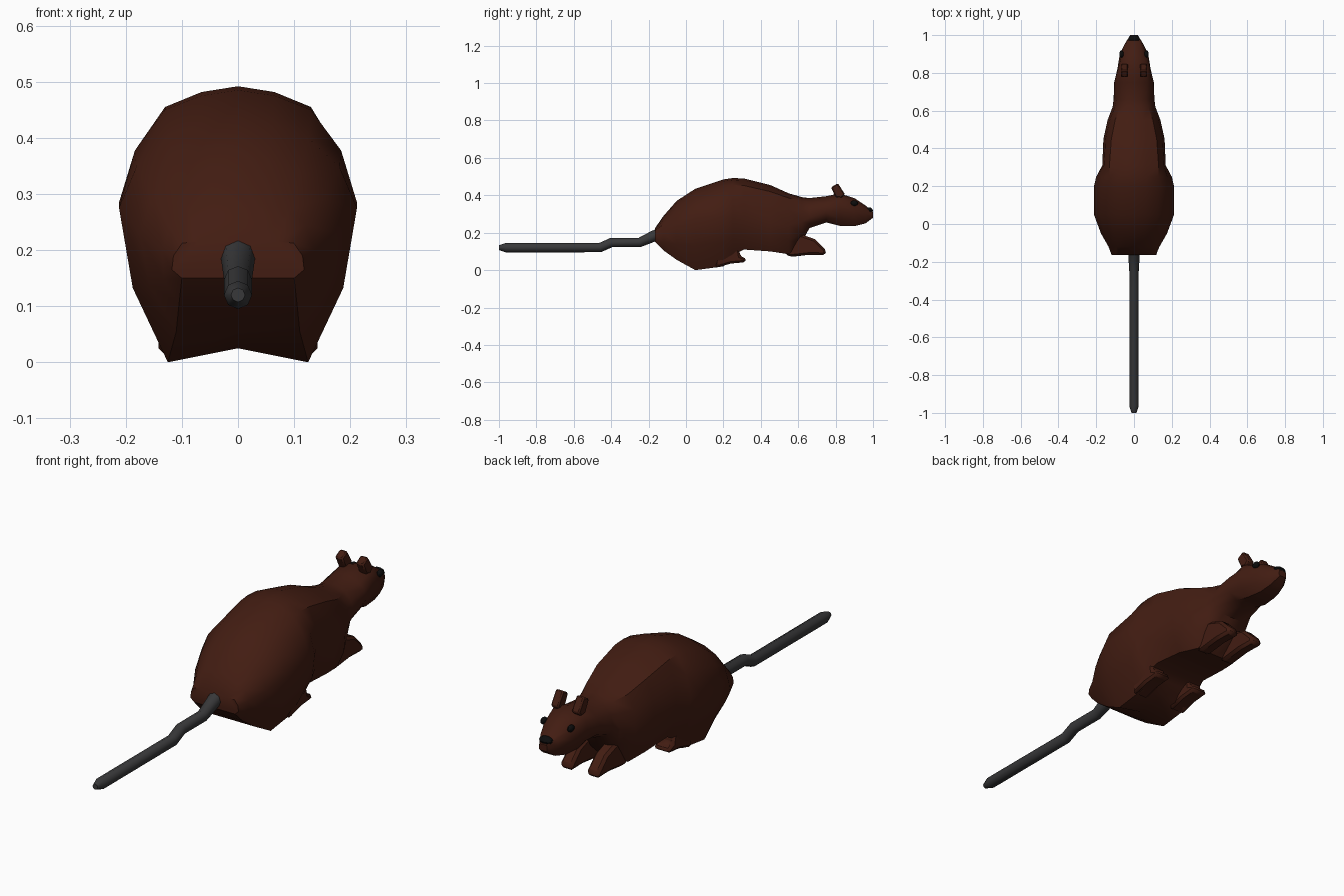
import bpy, bmesh, math

if "Cube" in bpy.data.objects:
    bpy.data.objects.remove(bpy.data.objects["Cube"])


def material(name, rgb):
    m = bpy.data.materials.new(name)
    m.diffuse_color = (*rgb, 1)
    m.use_nodes = True
    m.node_tree.nodes["Principled BSDF"].inputs["Base Color"].default_value = m.diffuse_color
    return m


BROWN = material("brown_fur", (0.055, 0.012, 0.006))
GREY = material("grey_skin", (0.04, 0.04, 0.042))
BLACK = material("black", (0.004, 0.004, 0.004))


def finish(bm, name, mat, angle=35):
    bmesh.ops.recalc_face_normals(bm, faces=bm.faces)
    me = bpy.data.meshes.new(name)
    bm.to_mesh(me)
    bm.free()
    me.materials.append(mat)
    ob = bpy.data.objects.new(name, me)
    bpy.context.collection.objects.link(ob)
    bpy.ops.object.select_all(action='DESELECT')
    bpy.context.view_layer.objects.active = ob
    ob.select_set(True)
    bpy.ops.object.shade_smooth_by_angle(angle=math.radians(angle))
    return ob


def slab(name, outline, x0, x1, mat=BROWN, bevel=0.012):
    """Side outline (y, z) extruded from x0 to x1."""
    bm = bmesh.new()
    face = bm.faces.new([bm.verts.new((x0, y, z)) for y, z in outline])
    ext = bmesh.ops.extrude_face_region(bm, geom=[face])
    moved = [v for v in ext['geom'] if isinstance(v, bmesh.types.BMVert)]
    bmesh.ops.translate(bm, verts=moved, vec=(x1 - x0, 0, 0))
    ob = finish(bm, name, mat)
    if bevel:
        b = ob.modifiers.new("bevel", 'BEVEL')
        b.width = bevel
        b.segments = 1
    return ob


def blob(name, centre, size, mat):
    bm = bmesh.new()
    bmesh.ops.create_uvsphere(bm, u_segments=10, v_segments=6, radius=1)
    bmesh.ops.scale(bm, verts=bm.verts, vec=size)
    bmesh.ops.translate(bm, verts=bm.verts, vec=centre)
    return finish(bm, name, mat)


# body, haunches, neck and head: y, top z, shoulder x/z, widest x/z, belly x/z
SECTIONS = [
    (-0.165, .225, .07, .215, .115, .19, .10, .15),
    (-0.12, .29, .09, .27, .135, .20, .105, .105),
    (-0.05, .37, .11, .335, .175, .23, .11, .055),
    (0.05, .435, .125, .40, .212, .275, .125, .0),
    (0.20, .485, .13, .45, .212, .285, .125, .02),
    (0.25, .492, .13, .455, .20, .28, .14, .08),
    (0.31, .49, .13, .452, .168, .28, .125, .11),
    (0.45, .455, .12, .42, .162, .25, .12, .10),
    (0.55, .41, .10, .385, .14, .24, .10, .085),
    (0.62, .39, .075, .37, .113, .26, .07, .15),
    (0.66, .385, .065, .365, .108, .28, .05, .225),
    (0.75, .395, .07, .37, .105, .31, .05, .255),
    (0.82, .41, .07, .39, .088, .32, .05, .237),
    (0.90, .385, .045, .37, .075, .31, .04, .235),
    (0.96, .345, .03, .335, .045, .30, .03, .25),
    (1.0, .31, .01, .307, .02, .295, .015, .28),
]


def ring(zt, xs, zs, xw, zw, xb, zb):
    right = [(xs * .5, zt - (zt - zs) * .28), (xs, zs),
             ((xs + xw) / 2 + xw * .06, (zs + zw) / 2 + .01), (xw, zw),
             ((xw + xb) / 2 + xw * .09, (zw + zb) / 2 - .005), (xb, zb)]
    keel = zb + (.025 if xb > .1 and zb < .05 else 0)
    return [(0, zt)] + right + [(0, keel)] + [(-x, z) for x, z in reversed(right)]


bm = bmesh.new()
rings = [[bm.verts.new((x, s[0], z)) for x, z in ring(*s[1:])] for s in SECTIONS]
for a, b in zip(rings, rings[1:]):
    n = len(a)
    for i in range(n):
        bm.faces.new((a[i], a[(i + 1) % n], b[(i + 1) % n], b[i]))
bm.faces.new(rings[0])
bm.faces.new(rings[-1])
finish(bm, "body", BROWN, 40)

FRONT_LEG = [(.48, .13), (.555, .07), (.66, .082), (.745, .08), (.75, .105),
             (.69, .165), (.62, .19), (.52, .2)]
HIND_FOOT = [(.16, .012), (.24, .035), (.315, .042), (.325, .06), (.29, .075),
             (.285, .105), (.24, .13), (.16, .1)]
EAR = [(.83, .385), (.85, .405), (.812, .465), (.775, .442), (.80, .39)]

# mirrored pairs of legs, ears and eyes
for side, s in (("left", -1), ("right", 1)):
    slab("front_leg_" + side, FRONT_LEG, s * .035, s * .095)
    slab("hind_foot_" + side, HIND_FOOT, s * .065, s * .142)
    slab("ear_" + side, EAR, s * .032, s * .07, bevel=.006)
    blob("eye_" + side, (s * .066, .90, .358), (.012, .02, .015), BLACK)

# nose
blob("nose", (0, .978, .318), (.032, .022, .018), BLACK)

# tail with a step down and a tapered tip
cu = bpy.data.curves.new("tail", 'CURVE')
cu.dimensions = '3D'
cu.bevel_depth = .025
cu.bevel_resolution = 2
cu.use_fill_caps = True
path = [(-.13, .195, 1.3), (-.17, .183, 1.2), (-.25, .147, 1), (-.40, .147, 1),
        (-.46, .12, 1), (-.965, .12, 1), (-1.0, .12, .5)]
sp = cu.splines.new('POLY')
sp.points.add(len(path) - 1)
for p, (y, z, r) in zip(sp.points, path):
    p.co = (0, y, z, 1)
    p.radius = r
cu.materials.append(GREY)
tail = bpy.data.objects.new("tail", cu)
bpy.context.collection.objects.link(tail)
